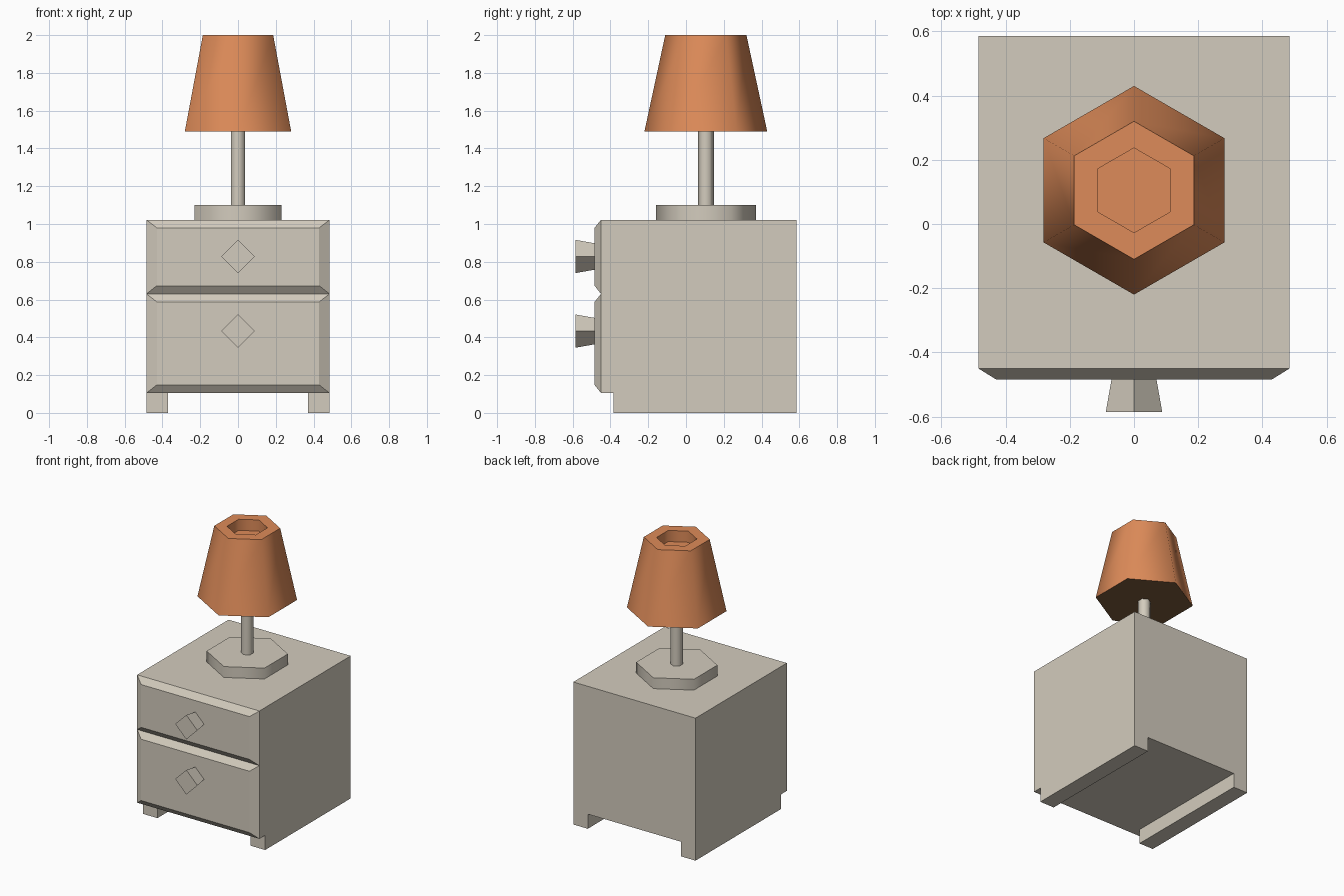
import bpy, bmesh, math

if "Cube" in bpy.data.objects:
    bpy.data.objects.remove(bpy.data.objects["Cube"])


def material(name, rgb):
    m = bpy.data.materials.new(name)
    m.diffuse_color = (*rgb, 1)
    m.use_nodes = True
    m.node_tree.nodes["Principled BSDF"].inputs["Base Color"].default_value = m.diffuse_color
    return m


CREAM = material("cream paint", (0.65, 0.60, 0.51))
ORANGE = material("orange shade", (0.73, 0.26, 0.10))
BROWN = material("brown shade underside", (0.20, 0.105, 0.045))


def loft(name, rings, mats, smooth=False):
    """Closed solid through rings of equal point count, capped at both ends."""
    bm = bmesh.new()
    loops = [[bm.verts.new(p) for p in r] for r in rings]
    for a, b in zip(loops, loops[1:]):
        n = len(a)
        for i in range(n):
            f = bm.faces.new((a[i], a[(i + 1) % n], b[(i + 1) % n], b[i]))
            f.smooth = smooth
    bm.faces.new(loops[0])
    bm.faces.new(loops[-1])
    bmesh.ops.recalc_face_normals(bm, faces=bm.faces)
    for e in bm.edges:
        if e.calc_face_angle(0) > math.radians(65):
            e.smooth = False
    mesh = bpy.data.meshes.new(name)
    bm.to_mesh(mesh)
    bm.free()
    for m in mats:
        mesh.materials.append(m)
    ob = bpy.data.objects.new(name, mesh)
    bpy.context.collection.objects.link(ob)
    return ob


def rect_z(x0, x1, y0, y1, z):
    return [(x0, y0, z), (x1, y0, z), (x1, y1, z), (x0, y1, z)]


def rect_y(hw, z0, z1, y):
    return [(-hw, y, z0), (hw, y, z0), (hw, y, z1), (-hw, y, z1)]


def diamond(r, y, z):
    return [(r, y, z), (0, y, z + r), (-r, y, z), (0, y, z - r)]


def hexagon(r, z, cy=0.105):
    return [(r * math.cos(a), cy + r * math.sin(a), z)
            for a in (math.radians(30 + 60 * i) for i in range(6))]


# Cabinet body
loft("cabinet_body", [rect_z(-0.485, 0.485, -0.45, 0.585, z) for z in (0.105, 1.022)], [CREAM])

# Runner feet, set back from the front
for side, x0, x1 in (("left", -0.485, -0.37), ("right", 0.37, 0.485)):
    loft(side + "_runner", [rect_z(x0, x1, -0.385, 0.585, z) for z in (0, 0.105)], [CREAM])

# Bevelled drawer fronts with flared diamond knobs
for level, z0, z1, knob_z in (("lower", 0.105, 0.63, 0.433), ("upper", 0.63, 1.022, 0.828)):
    loft(level + "_drawer", [rect_y(0.485, z0, z1, -0.45),
                             rect_y(0.43, z0 + 0.043, z1 - 0.042, -0.484)], [CREAM])
    loft(level + "_knob", [diamond(0.07, -0.484, knob_z), diamond(0.088, -0.586, knob_z)], [CREAM])

# Lamp base and pole
loft("lamp_base", [hexagon(0.265, 1.022), hexagon(0.265, 1.10)], [CREAM], True)
loft("lamp_pole", [hexagon(0.042, 1.10), hexagon(0.042, 1.49)], [CREAM], True)

# Shade with a hexagonal recess in the top
shade = loft("lamp_shade", [hexagon(0.325, 1.49), hexagon(0.215, 2.0),
                            hexagon(0.132, 2.0), hexagon(0.132, 1.92)], [ORANGE, BROWN], True)
for f in shade.data.polygons:
    if f.normal.z < -0.9:
        f.material_index = 1
